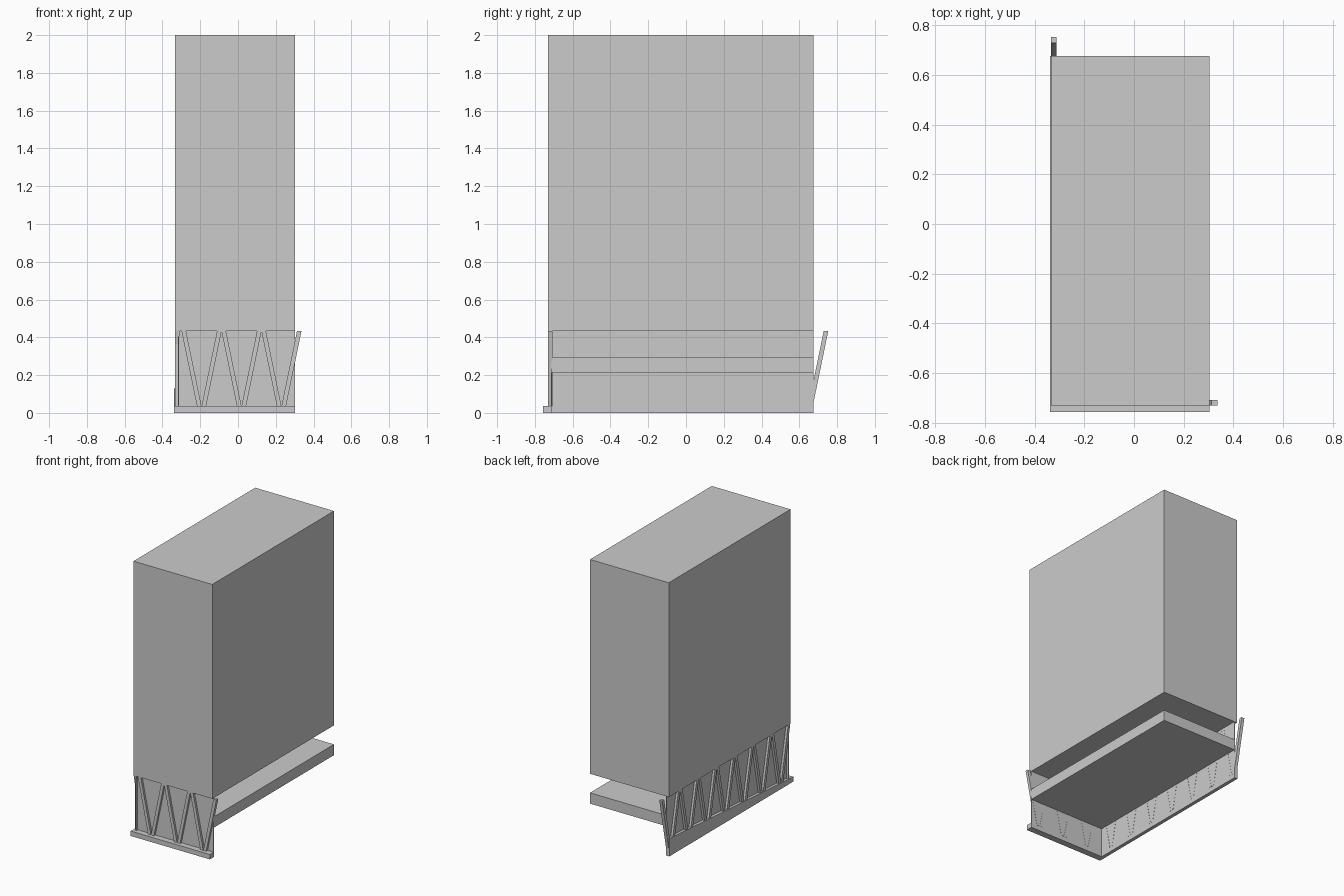
import bpy
import bmesh
from mathutils import Vector

cube = bpy.data.objects.get("Cube")
if cube:
    bpy.data.objects.remove(cube, do_unlink=True)

# Single matte grey
grey = bpy.data.materials.new("plain_grey")
grey.use_nodes = True
COLOUR = (0.6, 0.6, 0.6, 1)
grey.diffuse_color = COLOUR
grey.node_tree.nodes["Principled BSDF"].inputs["Base Color"].default_value = COLOUR


def make_object(name, bm):
    bmesh.ops.recalc_face_normals(bm, faces=bm.faces)
    mesh = bpy.data.meshes.new(name)
    bm.to_mesh(mesh)
    bm.free()
    mesh.materials.append(grey)
    obj = bpy.data.objects.new(name, mesh)
    bpy.context.collection.objects.link(obj)
    return obj


def box(name, low, high):
    bm = bmesh.new()
    bmesh.ops.create_cube(bm, size=1)
    low, high = Vector(low), Vector(high)
    for v in bm.verts:
        v.co = (low + high) / 2 + v.co * (high - low)
    return make_object(name, bm)


def prism(bm, outline, offset):
    """Extrude a flat outline into a closed solid."""
    face = bm.faces.new([bm.verts.new(p) for p in outline])
    grown = bmesh.ops.extrude_face_region(bm, geom=[face], use_keep_orig=True)
    verts = [g for g in grown["geom"] if isinstance(g, bmesh.types.BMVert)]
    bmesh.ops.translate(bm, verts=verts, vec=offset)


def v_braces(name, centres, place, depth):
    """Row of V struts; place(along, z) maps them onto a side."""
    bm = bmesh.new()
    half, foot, head = 0.012, 0.012, 0.094
    for c in centres:
        for side in (-1, 1):
            a, b = c + side * foot, c + side * head
            prism(bm, [place(a - half, 0.035), place(a + half, 0.035),
                       place(b + half, 0.433), place(b - half, 0.433)], depth)
    return make_object(name, bm)


LEFT, RIGHT, FRONT, BACK = 0.303, -0.334, -0.73, 0.676
STEP = 0.2115

# Tall block above and floating floor slab below
box("upper_block", (RIGHT, FRONT, 0.433), (LEFT, BACK, 2))
box("floor_slab", (-0.314, -0.712, 0.215), (LEFT, BACK, 0.294))

# Thin walls closing two of the four sides
box("front_wall", (RIGHT, -0.714, 0), (LEFT, -0.709, 0.433))
box("side_wall", (-0.317, FRONT, 0), (-0.312, BACK, 0.433))

# Struts in front of each wall
v_braces("front_struts", [-0.193 + STEP * i for i in range(3)],
         lambda s, z: (s, FRONT, z), (0, 0.022, 0))
v_braces("side_struts", [-0.622 + STEP * i for i in range(7)],
         lambda s, z: (RIGHT, s, z), (0.023, 0, 0))

# Sills at the foot of the walls
box("front_sill", (-0.338, -0.757, 0), (LEFT, -0.712, 0.036))
bm = bmesh.new()
prism(bm, [(-0.338, FRONT, 0), (-0.338, BACK, 0),
           (-0.338, BACK, 0.13), (-0.338, FRONT, 0.036)], (0.024, 0, 0))
make_object("side_sill", bm)
